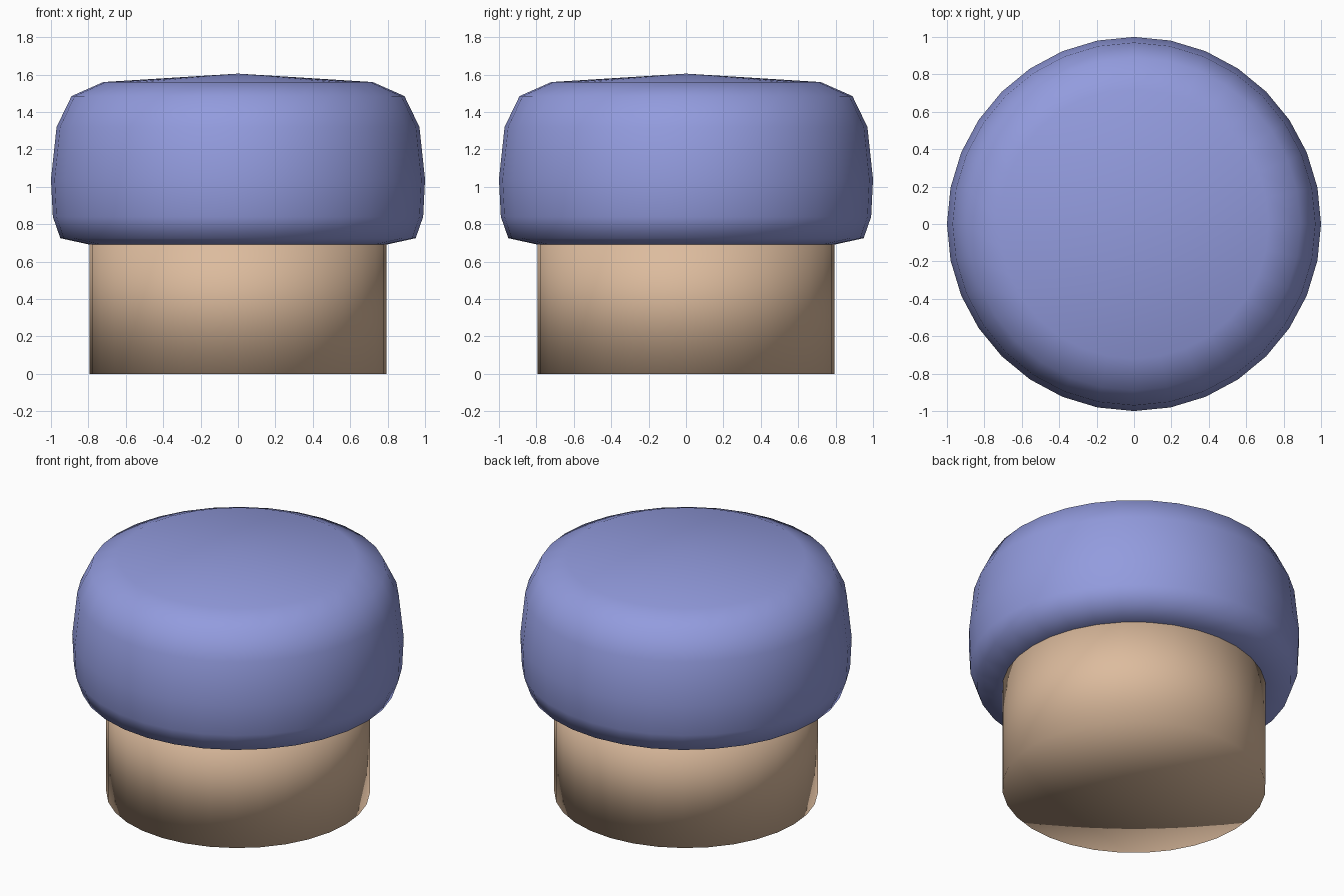
import bpy, bmesh, math

if "Cube" in bpy.data.objects:
    bpy.data.objects.remove(bpy.data.objects["Cube"])

SEGMENTS = 32


def lathe(name, profile, color):
    """Revolve (radius, z) points, listed bottom to top, around z."""
    bm = bmesh.new()
    rings = []
    for r, z in profile:
        if r == 0:
            rings.append([bm.verts.new((0, 0, z))] * SEGMENTS)
        else:
            angles = [2 * math.pi * i / SEGMENTS for i in range(SEGMENTS)]
            rings.append([bm.verts.new((r * math.cos(a), r * math.sin(a), z)) for a in angles])
    for low, high in zip(rings, rings[1:]):
        for i in range(SEGMENTS):
            j = (i + 1) % SEGMENTS
            corners = [low[i], low[j], high[j], high[i]]
            bm.faces.new(list(dict.fromkeys(corners)))
    bmesh.ops.recalc_face_normals(bm, faces=bm.faces[:])
    mesh = bpy.data.meshes.new(name)
    bm.to_mesh(mesh)
    bm.free()
    mesh.polygons.foreach_set("use_smooth", [True] * len(mesh.polygons))
    mat = bpy.data.materials.new(name + "_color")
    mat.diffuse_color = color
    mat.use_nodes = True
    mat.node_tree.nodes["Principled BSDF"].inputs["Base Color"].default_value = mat.diffuse_color
    mesh.materials.append(mat)
    obj = bpy.data.objects.new(name, mesh)
    bpy.context.collection.objects.link(obj)
    return obj


# Stem: plain closed cylinder, reaching slightly into the cap
lathe("stem", [(0, 0), (0.795, 0), (0.795, 0.8), (0, 0.8)], (0.72, 0.50, 0.34, 1))

# Cap: rounded, flattened dome with a shallow underside
lathe("cap", [(0, 0.66), (0.79, 0.69), (0.95, 0.725), (0.99, 0.84), (1.0, 1.04),
              (0.97, 1.32), (0.89, 1.485), (0.72, 1.56), (0, 1.605)],
      (0.29, 0.33, 0.73, 1))
